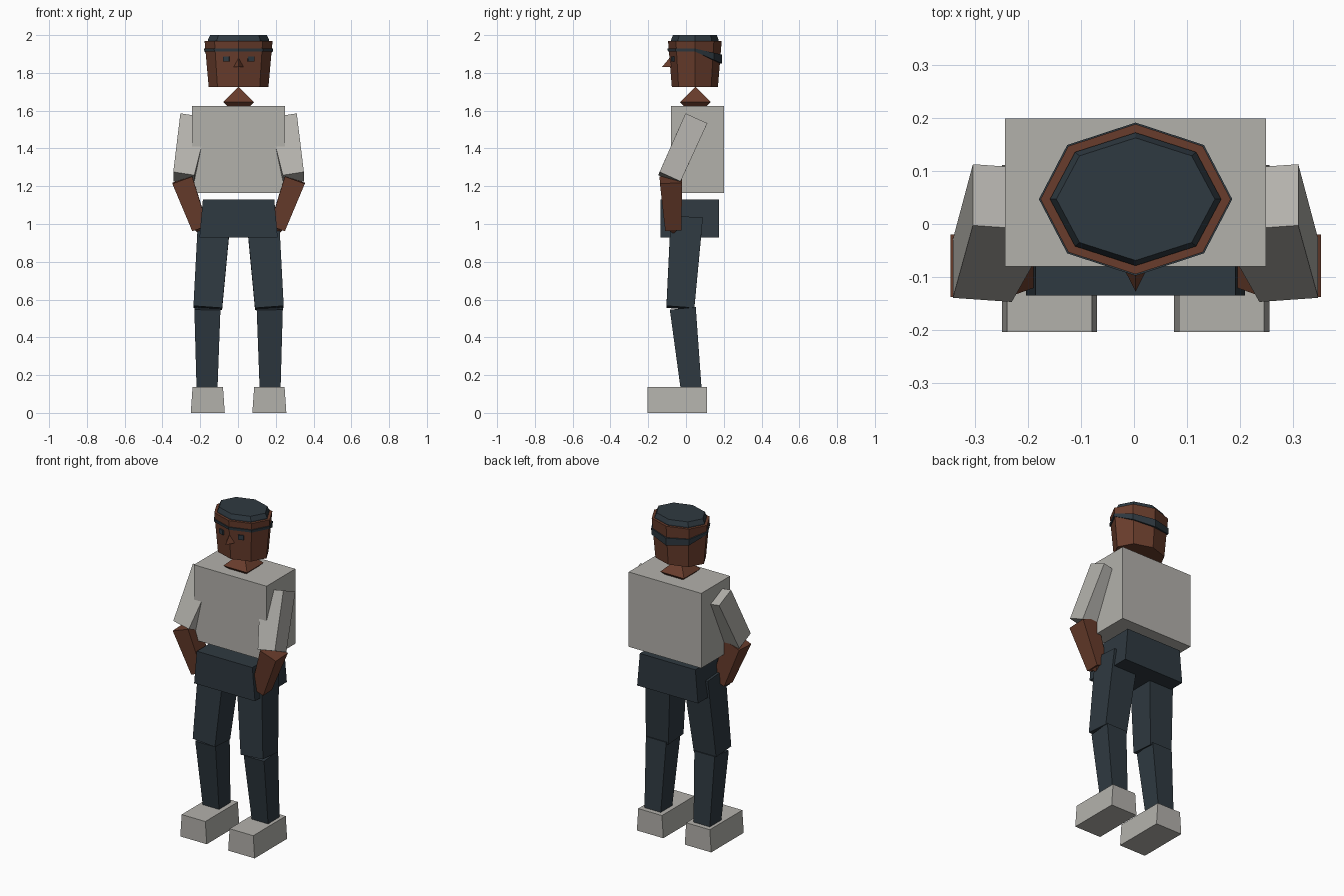
import bpy, bmesh, math
from mathutils import Vector

cube = bpy.data.objects.get("Cube")
if cube:
    bpy.data.objects.remove(cube, do_unlink=True)

CX = 0.003  # body centre line


def material(name, rgb):
    m = bpy.data.materials.new(name)
    m.use_nodes = True
    m.diffuse_color = (*rgb, 1)
    m.node_tree.nodes["Principled BSDF"].inputs["Base Color"].default_value = (*rgb, 1)
    return m


GREY = material("light grey", (0.45, 0.44, 0.41))
SKIN = material("brown skin", (0.14, 0.046, 0.025))
NAVY = material("dark slate", (0.028, 0.041, 0.052))


def finish(name, bm, mat):
    bmesh.ops.recalc_face_normals(bm, faces=bm.faces)
    mesh = bpy.data.meshes.new(name)
    bm.to_mesh(mesh)
    bm.free()
    mesh.materials.append(mat)
    ob = bpy.data.objects.new(name, mesh)
    bpy.context.collection.objects.link(ob)
    return ob


def loft(name, rings, mat, closed=False):
    """Skin a stack of rings; cap the ends, or join last to first if closed."""
    bm = bmesh.new()
    rows = [[bm.verts.new(p) for p in ring] for ring in rings]
    pairs = list(zip(rows, rows[1:]))
    if closed:
        pairs.append((rows[-1], rows[0]))
    else:
        bm.faces.new(rows[0])
        bm.faces.new(rows[-1])
    n = len(rows[0])
    for a, b in pairs:
        for i in range(n):
            j = (i + 1) % n
            bm.faces.new((a[i], a[j], b[j], b[i]))
    return finish(name, bm, mat)


def limb(name, a, b, size_a, size_b, mat):
    """Tapered box from a to b, its ends square to its axis."""
    a, b = Vector(a), Vector(b)
    axis = (b - a).normalized()
    u = (Vector((1, 0, 0)) - axis * axis.x).normalized()
    v = axis.cross(u)
    corners = ((-1, -1), (1, -1), (1, 1), (-1, 1))
    rings = [[c + u * sx * w / 2 + v * sy * d / 2 for sx, sy in corners]
             for c, (w, d) in ((a, size_a), (b, size_b))]
    return loft(name, rings, mat)


def octagon(rx, ry, z):
    """Ring around the head; z is a height or a function of the corner's turn."""
    ring = []
    for i in range(8):
        t = i * math.pi / 4
        h = z(math.sin(t)) if callable(z) else z
        ring.append((CX + rx * math.cos(t), 0.047 + ry * math.sin(t), h))
    return ring


def octahedron(name, centre, r, mat):
    bm = bmesh.new()
    c = Vector(centre)
    tips = [bm.verts.new(c + Vector((0, 0, h))) for h in (r, -r)]
    belt = [bm.verts.new(c + Vector((x * r, y * r, 0)))
            for x, y in ((-1, -1), (1, -1), (1, 1), (-1, 1))]
    for tip in tips:
        for i in range(4):
            bm.faces.new((belt[i], belt[(i + 1) % 4], tip))
    return finish(name, bm, mat)


# Trunk
limb("shirt", (CX, 0.06, 1.165), (CX, 0.06, 1.625), (0.494, 0.28), (0.494, 0.28), GREY)
limb("hips", (CX, 0.02, 0.928), (CX, 0.02, 1.13), (0.414, 0.31), (0.378, 0.31), NAVY)

# Limbs
for side, label in ((1, "left"), (-1, "right")):
    def at(x, y, z):
        return (CX + side * x, y, z)

    limb(label + "_shoe", at(0.163, -0.046, 0), at(0.163, -0.046, 0.137),
         (0.18, 0.316), (0.161, 0.316), GREY)
    limb(label + "_shin", at(0.167, 0.028, 0.12), at(0.165, -0.017, 0.553),
         (0.11, 0.11), (0.138, 0.138), NAVY)
    limb(label + "_thigh", at(0.163, -0.03, 0.556), at(0.128, 0.004, 1.033),
         (0.152, 0.148), (0.172, 0.17), NAVY)
    limb(label + "_sleeve", at(0.29, -0.088, 1.242), at(0.233, 0.05, 1.548),
         (0.113, 0.122), (0.152, 0.127), GREY)
    limb(label + "_forearm", at(0.205, -0.068, 0.978), at(0.298, -0.08, 1.235),
         (0.085, 0.085), (0.112, 0.118), SKIN)
    octahedron(label + "_hand", at(0.212, -0.068, 0.98), 0.033, SKIN)

# Head and neck
octahedron("neck", (CX, 0.05, 1.645), 0.081, SKIN)
loft("head", [octagon(0.158, 0.122, 1.725), octagon(0.18, 0.142, 1.968)], SKIN)
loft("cap", [octagon(0.162, 0.126, 1.96), octagon(0.162, 0.126, 1.975),
             octagon(0.15, 0.116, 2.0)], NAVY)


# Headband: thin at the front, lower and wider at the back
def band_top(s):
    return 1.929 - 0.033 * max(s, 0)


def band_bottom(s):
    return 1.913 - 0.063 * max(s, 0)


loft("headband", [octagon(0.17, 0.13, band_bottom), octagon(0.181, 0.143, band_bottom),
                  octagon(0.183, 0.145, band_top), octagon(0.17, 0.13, band_top)],
     NAVY, closed=True)

# Face
bm = bmesh.new()
nose = [bm.verts.new((CX + x, y, z)) for x, y, z in
        ((-0.027, -0.075, 1.83), (0.027, -0.075, 1.83), (0, -0.085, 1.882), (0, -0.128, 1.83))]
for i in range(4):
    bm.faces.new(nose[:i] + nose[i + 1:])
finish("nose", bm, SKIN)

for side, label in ((1, "left"), (-1, "right")):
    eye = limb(label + "_eye", (0, 0, -0.014), (0, 0, 0.014), (0.034, 0.009), (0.034, 0.009), NAVY)
    eye.location = (CX + side * 0.066, -0.07, 1.873)
    eye.rotation_euler.z = side * math.radians(18)
